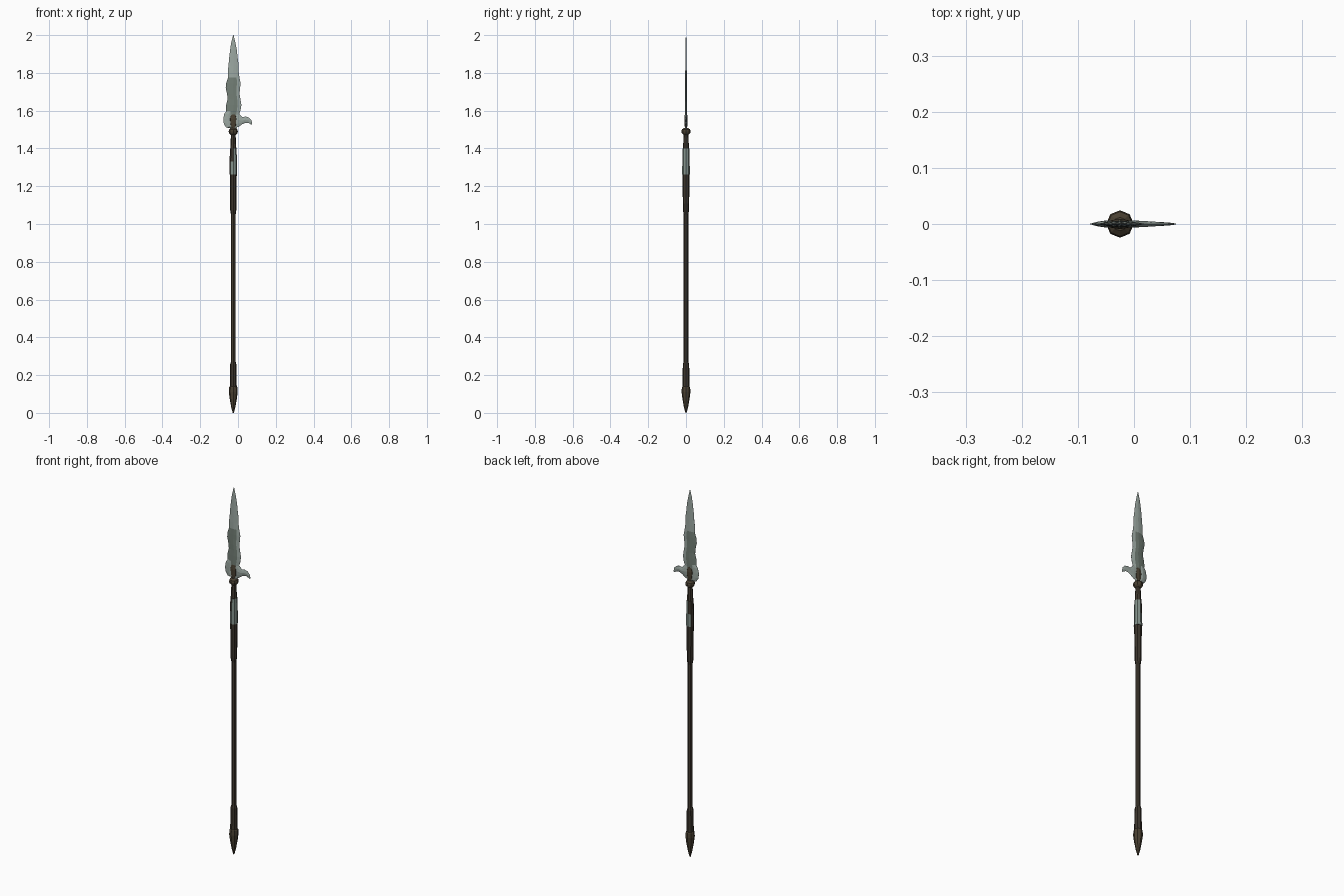
import bpy, bmesh, math

CX = -0.025   # axis of the shaft


def material(name, rgb):
    m = bpy.data.materials.new(name)
    m.diffuse_color = (*rgb, 1)
    return m


WOOD = material("dark wood", (0.055, 0.043, 0.030))
WRAP = material("brown wrap", (0.045, 0.036, 0.026))
BRONZE = material("dark bronze", (0.068, 0.052, 0.032))
STEEL = material("pale steel", (0.33, 0.39, 0.36))
WORN = material("worn steel", (0.17, 0.21, 0.18))
PLATE = material("grey green plate", (0.23, 0.29, 0.26))


def finish(name, bm, mats, rule=None):
    bmesh.ops.recalc_face_normals(bm, faces=bm.faces)
    bm.normal_update()
    if rule:
        for f in bm.faces:
            f.material_index = rule(f)
    me = bpy.data.meshes.new(name)
    bm.to_mesh(me)
    bm.free()
    for m in mats:
        me.materials.append(m)
    ob = bpy.data.objects.new(name, me)
    bpy.context.collection.objects.link(ob)
    return ob


def skin(bm, rings):
    for a, b in zip(rings, rings[1:]):
        n = len(a)
        for i in range(n):
            j = (i + 1) % n
            bm.faces.new((a[i], a[j], b[j], b[i]))
    bm.faces.new(rings[0])
    bm.faces.new(rings[-1])


def turned(name, profile, mats, rule=None, flat=1.0, sides=8):
    """Eight-sided turned part from (radius, z) pairs; flat squeezes y."""
    bm = bmesh.new()
    rings = []
    for r, z in profile:
        rings.append([bm.verts.new((CX + r * math.cos(2 * math.pi * i / sides),
                                    flat * r * math.sin(2 * math.pi * i / sides), z))
                      for i in range(sides)])
    skin(bm, rings)
    return finish(name, bm, mats, rule)


def bladed(name, rows, mats, rule=None):
    """Loft of lens-shaped sections: (left x, left z, right x, right z, half thickness)."""
    bm = bmesh.new()
    rings = []
    section = ((0, 0.08), (0.25, 0.7), (0.5, 1), (0.75, 0.7), (1, 0.08))
    for lx, lz, rx, rz, t in rows:
        pts = [(u, -h) for u, h in section] + [(u, h) for u, h in reversed(section)]
        rings.append([bm.verts.new((lx + (rx - lx) * u, h * t, lz + (rz - lz) * u))
                      for u, h in pts])
    skin(bm, rings)
    return finish(name, bm, mats, rule)


# Shaft parts
turned("butt_cap", [(0.003, 0), (0.011, 0.03), (0.019, 0.075), (0.0235, 0.11),
                    (0.022, 0.135), (0.018, 0.14)], [BRONZE])
turned("butt_sleeve", [(0.0185, 0.135), (0.017, 0.255), (0.012, 0.272)], [WRAP])
turned("shaft", [(0.0125, 0.26), (0.0125, 1.08)], [WOOD])
turned("upper_grip", [(0.0125, 1.05), (0.0165, 1.075), (0.0185, 1.265), (0.018, 1.28)], [WRAP])


# Sleeve with a metal plate wrapped round the right side, cut slanting to the front
def plate_rule(f):
    z = f.calc_center_median().z
    return int(abs(f.normal.z) < 0.9 and f.normal.x > (-0.5 if z < 1.33 else 0.0))


turned("plated_sleeve", [(0.0205, 1.262), (0.0195, 1.33), (0.0175, 1.40)],
       [WRAP, PLATE], plate_rule)
turned("neck", [(0.0165, 1.39), (0.012, 1.48)], [WOOD])
turned("collar", [(0.013, 1.472), (0.022, 1.48), (0.0245, 1.49), (0.022, 1.50), (0.012, 1.508)],
       [BRONZE])
turned("blade_socket", [(0.012, 1.50), (0.018, 1.525), (0.022, 1.555), (0.015, 1.58),
                        (0.006, 1.585)], [BRONZE], flat=0.42)

# Wavy blade: z, left x, right x, half thickness
waves = [(1.505, -0.042, -0.006, 0.006), (1.57, -0.055, 0.002, 0.006),
         (1.60, -0.064, 0.013, 0.006), (1.63, -0.063, 0.018, 0.006),
         (1.66, -0.055, 0.013, 0.0055), (1.69, -0.058, 0.008, 0.0055),
         (1.72, -0.065, 0.011, 0.005), (1.745, -0.063, 0.014, 0.005),
         (1.775, -0.053, 0.008, 0.0045), (1.81, -0.054, 0.003, 0.004),
         (1.84, -0.050, 0.004, 0.0035), (1.88, -0.047, -0.002, 0.003),
         (1.92, -0.042, -0.006, 0.0025), (1.96, -0.036, -0.014, 0.002),
         (2.00, -0.026, -0.023, 0.001)]


def wear_rule(f):
    c = f.calc_center_median()
    return int(1.56 < c.z < 1.76 and c.x < -0.008)


bladed("blade", [(l, z, r, z, t) for z, l, r, t in waves], [STEEL, WORN], wear_rule)

# Rounded lug on the left and drooping hook on the right
bladed("axe_lug", [(-0.03, 1.508, -0.025, 1.512, 0.005), (-0.062, 1.51, -0.025, 1.52, 0.006),
                   (-0.075, 1.53, -0.025, 1.54, 0.006), (-0.078, 1.555, -0.025, 1.56, 0.006),
                   (-0.072, 1.585, -0.025, 1.58, 0.006), (-0.06, 1.60, -0.025, 1.595, 0.005)],
       [STEEL])
bladed("hook", [(-0.02, 1.508, -0.02, 1.60, 0.006), (0.005, 1.515, 0.005, 1.585, 0.006),
                (0.022, 1.528, 0.024, 1.566, 0.005), (0.037, 1.535, 0.04, 1.569, 0.004),
                (0.052, 1.536, 0.058, 1.564, 0.003), (0.064, 1.53, 0.071, 1.55, 0.002),
                (0.070, 1.526, 0.0755, 1.53, 0.001)], [STEEL])
